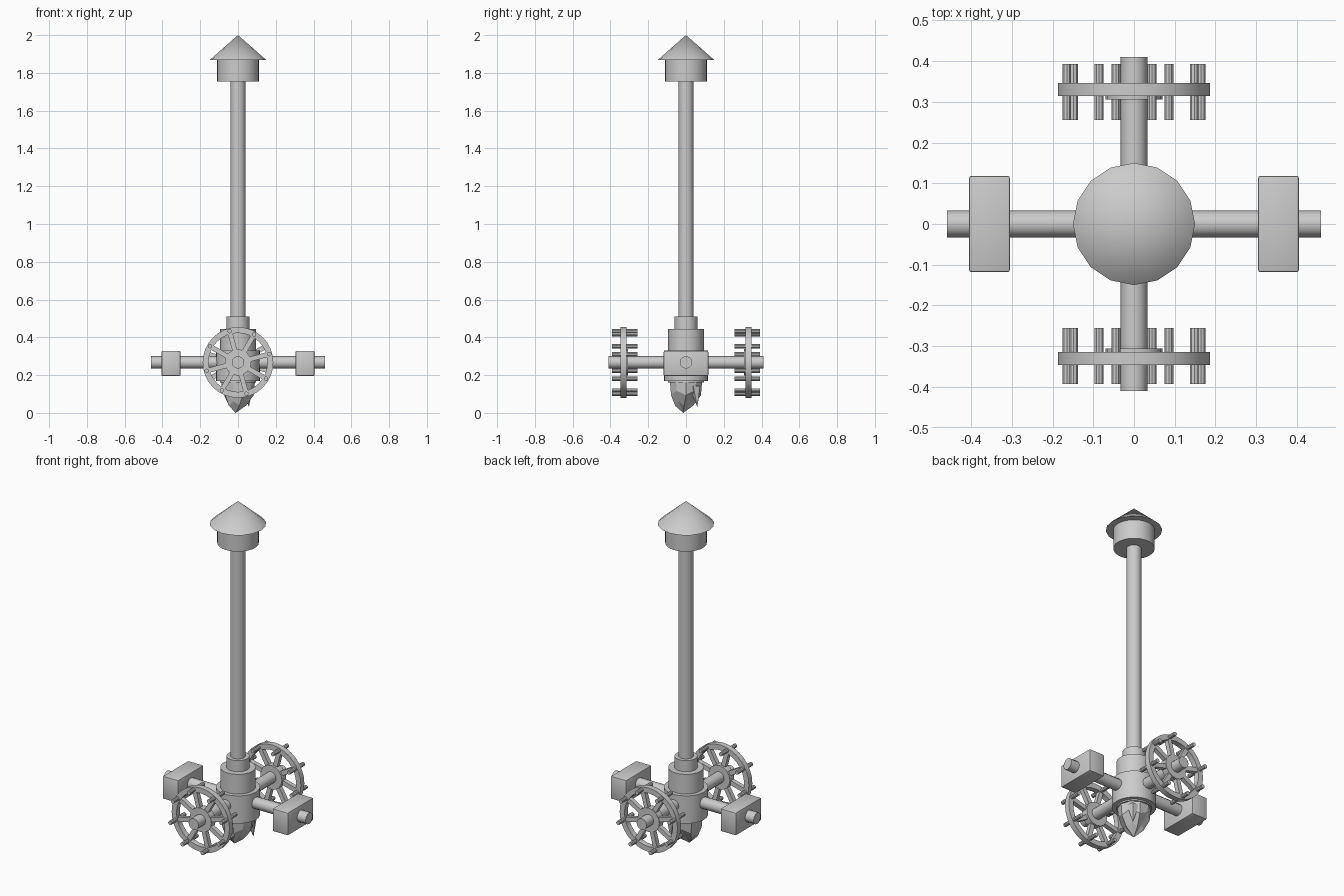
import bpy, bmesh, math
from mathutils import Matrix, Vector

if "Cube" in bpy.data.objects:
    bpy.data.objects.remove(bpy.data.objects["Cube"])

grey = bpy.data.materials.new("plain grey")
grey.diffuse_color = (0.6, 0.6, 0.6, 1)
grey.use_nodes = True
grey.node_tree.nodes["Principled BSDF"].inputs["Base Color"].default_value = grey.diffuse_color
AXLE_Z = 0.267


def finish(name, bm, smooth=True, recalc=True):
    if recalc:
        bmesh.ops.recalc_face_normals(bm, faces=bm.faces)
    mesh = bpy.data.meshes.new(name)
    bm.to_mesh(mesh)
    bm.free()
    mesh.materials.append(grey)
    ob = bpy.data.objects.new(name, mesh)
    bpy.context.collection.objects.link(ob)
    if smooth:
        bpy.ops.object.select_all(action='DESELECT')
        ob.select_set(True)
        bpy.context.view_layer.objects.active = ob
        bpy.ops.object.shade_smooth_by_angle(angle=math.radians(35))
    return ob


def add_cyl(bm, r1, r2, a, b, sides=16):
    """Capped cylinder or cone from point a to point b."""
    a, b = Vector(a), Vector(b)
    d = b - a
    m = Matrix.Translation((a + b) / 2) @ d.to_track_quat('Z', 'Y').to_matrix().to_4x4()
    bmesh.ops.create_cone(bm, cap_ends=True, segments=sides, radius1=r1, radius2=r2,
                          depth=d.length, matrix=m)


def cyl(name, r1, r2, a, b, sides=16):
    bm = bmesh.new()
    add_cyl(bm, r1, r2, a, b, sides)
    return finish(name, bm)


# Central column, from the roof down
cyl("roof_cone", 0.15, 0, (0, 0, 1.868), (0, 0, 2.0))
cyl("cap_drum", 0.11, 0.11, (0, 0, 1.755), (0, 0, 1.869), 32)
cyl("pole", 0.04, 0.04, (0, 0, 0.48), (0, 0, 1.76))
cyl("collar", 0.061, 0.061, (0, 0, 0.43), (0, 0, 0.51), 24)
cyl("body", 0.094, 0.094, (0, 0, 0.16), (0, 0, 0.445), 24)
cyl("body_sleeve", 0.117, 0.117, (0, 0, 0.168), (0, 0, 0.33), 24)

# Cross axles
cyl("side_axle", 0.033, 0.033, (-0.46, 0, AXLE_Z), (0.46, 0, AXLE_Z), 12)
cyl("wheel_axle", 0.033, 0.033, (0, -0.41, AXLE_Z), (0, 0.41, AXLE_Z), 12)

# Bevelled blocks on the side axle
for side, label in ((-1, "left"), (1, "right")):
    bm = bmesh.new()
    bmesh.ops.create_cube(bm, size=1, matrix=Matrix.Translation((side * 0.355, 0, 0.262))
                          @ Matrix.Diagonal((0.1, 0.236, 0.132, 1)))
    bmesh.ops.bevel(bm, geom=bm.edges[:], offset=0.005, segments=2, affect='EDGES', profile=0.5)
    finish(label + "_block", bm)


def wheel(name, turn):
    """Rim, hub plate, eight spokes and eight pins, facing -y then turned about z."""
    bm = bmesh.new()
    # Rim as a rectangular ring
    n, loops = 32, []
    for r, y in ((0.187, -0.346), (0.187, -0.314), (0.156, -0.314), (0.156, -0.346)):
        loops.append([bm.verts.new((r * math.cos(i * math.tau / n), y,
                                    AXLE_Z + r * math.sin(i * math.tau / n))) for i in range(n)])
    for k in range(4):
        p, q = loops[k], loops[(k + 1) % 4]
        for i in range(n):
            j = (i + 1) % n
            bm.faces.new((p[i], p[j], q[j], q[i]))
    # Hub plate
    add_cyl(bm, 0.07, 0.07, (0, -0.346, AXLE_Z), (0, -0.306, AXLE_Z), 16)
    for i in range(8):
        a = math.radians(15 + 45 * i)
        c, s = math.cos(a), math.sin(a)
        # Spoke
        m = (Matrix.Translation((0.112 * c, -0.33, AXLE_Z + 0.112 * s))
             @ Matrix.Rotation(-a, 4, 'Y') @ Matrix.Diagonal((0.105, 0.026, 0.026, 1)))
        bmesh.ops.create_cube(bm, size=1, matrix=m)
        # Pin
        x, z = 0.171 * c, AXLE_Z + 0.171 * s
        add_cyl(bm, 0.0115, 0.0115, (x, -0.393, z), (x, -0.256, z), 10)
    bmesh.ops.rotate(bm, verts=bm.verts, cent=(0, 0, 0), matrix=Matrix.Rotation(turn, 3, 'Z'))
    finish(name, bm)


wheel("front_wheel", 0)
wheel("back_wheel", math.pi)

# Jagged drill tip: faceted cone with an off-centre point
bm = bmesh.new()
n = 10
rings = []
for r, z, jag, cx, cy in ((0.09, 0.17, 0, 0, 0), (0.083, 0.105, 0.012, 0, 0),
                          (0.05, 0.05, 0.012, -0.008, -0.01)):
    rings.append([bm.verts.new((cx + r * math.cos(i * math.tau / n),
                                cy + r * math.sin(i * math.tau / n),
                                z + (jag if i % 2 else -jag))) for i in range(n)])
for p, q in zip(rings, rings[1:]):
    for i in range(n):
        j = (i + 1) % n
        bm.faces.new((p[i], p[j], q[j], q[i]))
tip = bm.verts.new((-0.012, -0.015, 0))
for i in range(n):
    bm.faces.new((rings[-1][i], rings[-1][(i + 1) % n], tip))
bm.faces.new(rings[0])
finish("drill_tip", bm, smooth=False)

# Small tooth beside the point
cyl("drill_tooth", 0.032, 0, (0.05, 0.05, 0.14), (0.058, 0.06, 0.03), 5)
